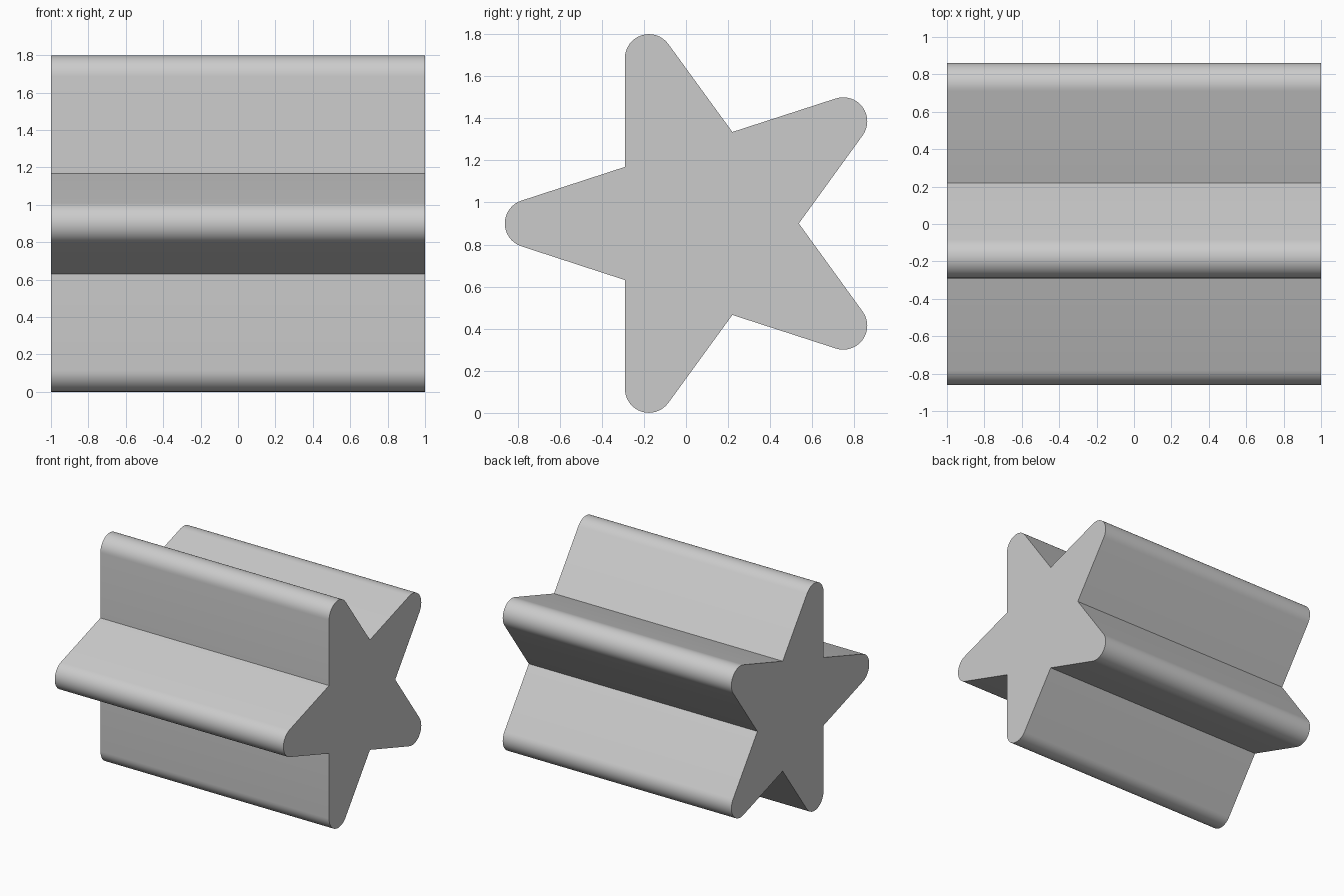
import bpy, bmesh
from math import sin, cos, pi, radians

if "Cube" in bpy.data.objects:
    bpy.data.objects.remove(bpy.data.objects["Cube"])

HALF_LENGTH = 1.0
CY, CZ = 0.079, 0.9          # star centre in the y-z plane
INNER = 0.457                # radius of the inner corners
TIP_DIST, TIP_R = 0.826, 0.114   # centre and radius of each rounded tip
SEG = 16


def polar(r, a):
    return r * cos(a), r * sin(a)


# Star outline: rounded tip, then inner corner, five times
outline = []
for i in range(5):
    a = radians(36 + 72 * i)
    ty, tz = polar(TIP_DIST, a)
    for k in range(SEG + 1):
        dy, dz = polar(TIP_R, a + radians(-72 + 144 * k / SEG))
        outline.append((CY + ty + dy, CZ + tz + dz))
    iy, iz = polar(INNER, a + pi / 5)
    outline.append((CY + iy, CZ + iz))

# Extrude the outline along x
bm = bmesh.new()
cap = bm.faces.new([bm.verts.new((-HALF_LENGTH, y, z)) for y, z in outline])
ext = bmesh.ops.extrude_face_region(bm, geom=[cap], use_keep_orig=True)
verts = [g for g in ext["geom"] if isinstance(g, bmesh.types.BMVert)]
bmesh.ops.translate(bm, verts=verts, vec=(2 * HALF_LENGTH, 0, 0))
bmesh.ops.recalc_face_normals(bm, faces=bm.faces)

mesh = bpy.data.meshes.new("star_prism")
bm.to_mesh(mesh)
bm.free()
star = bpy.data.objects.new("star_prism", mesh)
bpy.context.collection.objects.link(star)

# Smooth rounded tips, sharp corners and caps
bpy.context.view_layer.objects.active = star
star.select_set(True)
bpy.ops.object.shade_smooth_by_angle(angle=radians(25))
